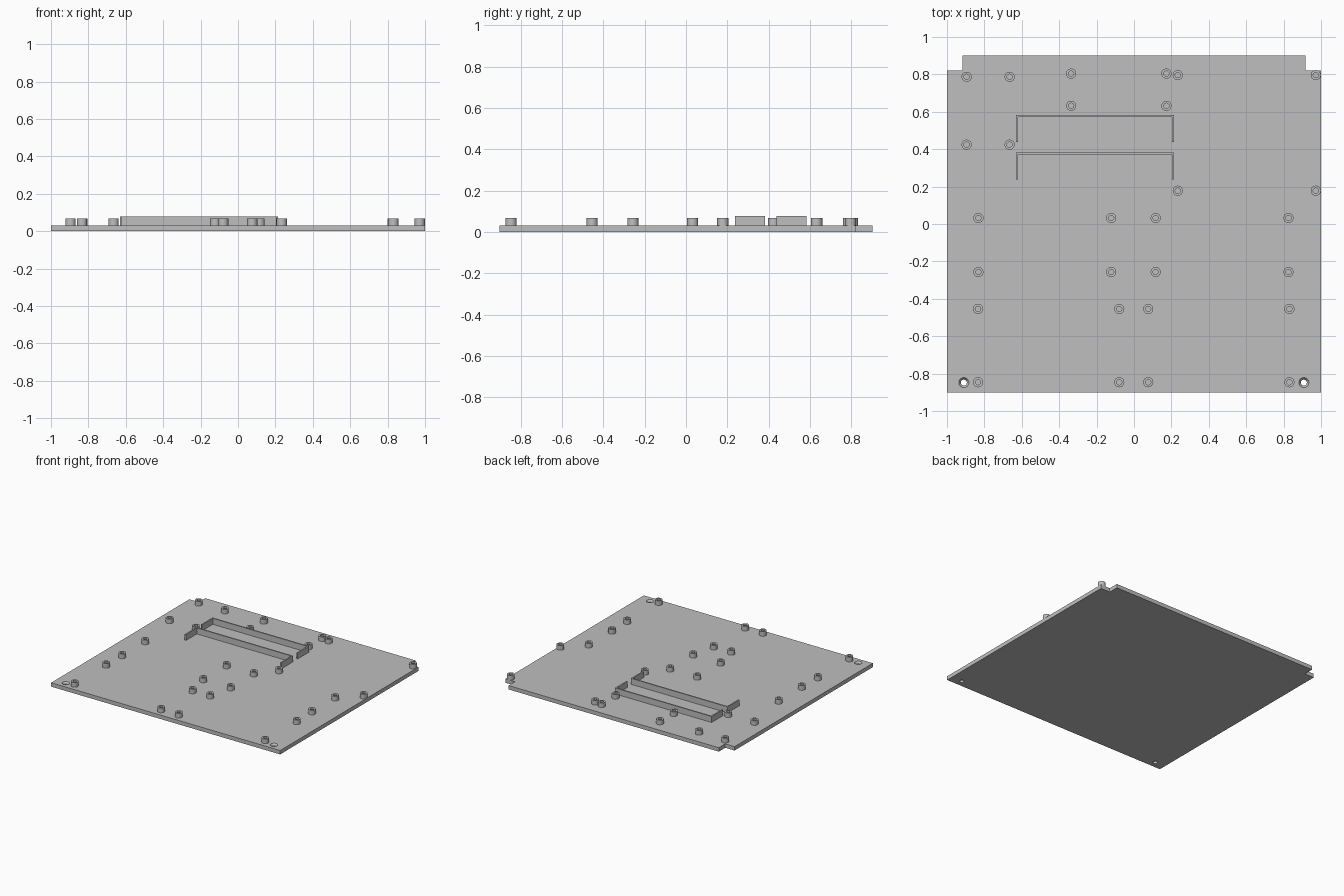
import bpy, bmesh, math

if "Cube" in bpy.data.objects:
    bpy.data.objects.remove(bpy.data.objects["Cube"])

PLATE_TOP, BOSS_TOP, RAIL_TOP = 0.031, 0.067, 0.078

grey = bpy.data.materials.new("grey")
grey.diffuse_color = (0.52, 0.52, 0.52, 1)
grey.use_nodes = True
grey.node_tree.nodes["Principled BSDF"].inputs["Base Color"].default_value = grey.diffuse_color


def finish(name, bm, smooth=False):
    bmesh.ops.recalc_face_normals(bm, faces=bm.faces[:])
    me = bpy.data.meshes.new(name)
    bm.to_mesh(me)
    bm.free()
    ob = bpy.data.objects.new(name, me)
    bpy.context.collection.objects.link(ob)
    me.materials.append(grey)
    if smooth:
        bpy.ops.object.select_all(action='DESELECT')
        bpy.context.view_layer.objects.active = ob
        ob.select_set(True)
        bpy.ops.object.shade_smooth_by_angle(angle=math.radians(30))
    return ob


def prism(name, outline, z0, z1):
    bm = bmesh.new()
    face = bm.faces.new([bm.verts.new((x, y, z0)) for x, y in outline])
    top = bmesh.ops.extrude_face_region(bm, geom=[face])["geom"]
    for v in top:
        if isinstance(v, bmesh.types.BMVert):
            v.co.z = z1
    return finish(name, bm)


def lathe(name, profile, x, y, n=32):
    """Revolve an (r, z) profile about a vertical axis; r = 0 becomes a pole."""
    bm = bmesh.new()
    rings = []
    for r, z in profile:
        if r == 0:
            rings.append([bm.verts.new((x, y, z))] * n)
        else:
            rings.append([bm.verts.new((x + r * math.cos(math.tau * i / n),
                                        y + r * math.sin(math.tau * i / n), z))
                          for i in range(n)])
    for a, b in zip(rings, rings[1:]):
        for i in range(n):
            j = (i + 1) % n
            corners = list(dict.fromkeys((a[i], a[j], b[j], b[i])))
            bm.faces.new(corners)
    return finish(name, bm, True)


# Base plate with notched back corners
W, D, NX, NY = 1.0, 0.902, 0.918, 0.822
plate = prism("base_plate", [(-W, -D), (W, -D), (W, NY), (NX, NY),
                             (NX, D), (-NX, D), (-NX, NY), (-W, NY)], 0, PLATE_TOP)

# Countersunk corner screw holes
for x in (-0.91, 0.908):
    cutter = lathe("screw_hole_cutter",
                   [(0, -0.02), (0.016, -0.02), (0.016, 0.016),
                    (0.027, PLATE_TOP), (0.027, 0.06), (0, 0.06)], x, -0.848)
    cutter.hide_render = True
    cutter.hide_viewport = True
    mod = plate.modifiers.new("screw_hole", 'BOOLEAN')
    mod.operation = 'DIFFERENCE'
    mod.solver = 'EXACT'
    mod.object = cutter

# Hollow standoffs, one rectangular group per circuit board: x pair, y pair
boards = [((-0.895, -0.665), (0.787, 0.424)),
          ((-0.336, 0.173), (0.804, 0.632)),
          ((0.234, 0.972), (0.796, 0.178)),
          ((-0.832, -0.122), (0.032, -0.257)),
          ((0.116, 0.826), (0.032, -0.257)),
          ((-0.834, -0.079), (-0.454, -0.846)),
          ((0.076, 0.831), (-0.454, -0.846))]
for xs, ys in boards:
    for x in xs:
        for y in ys:
            lathe("standoff", [(0.027, PLATE_TOP), (0.027, BOSS_TOP), (0.014, BOSS_TOP),
                               (0.014, PLATE_TOP + 0.001), (0, PLATE_TOP + 0.001)], x, y)

# Two U-shaped retaining walls open to the front
X0, X1, T = -0.631, 0.214, 0.011
for back, front in ((0.582, 0.438), (0.383, 0.237)):
    prism("retaining_wall", [(X0, front), (X0 + T, front), (X0 + T, back - T),
                             (X1 - T, back - T), (X1 - T, front), (X1, front),
                             (X1, back), (X0, back)], PLATE_TOP, RAIL_TOP)
